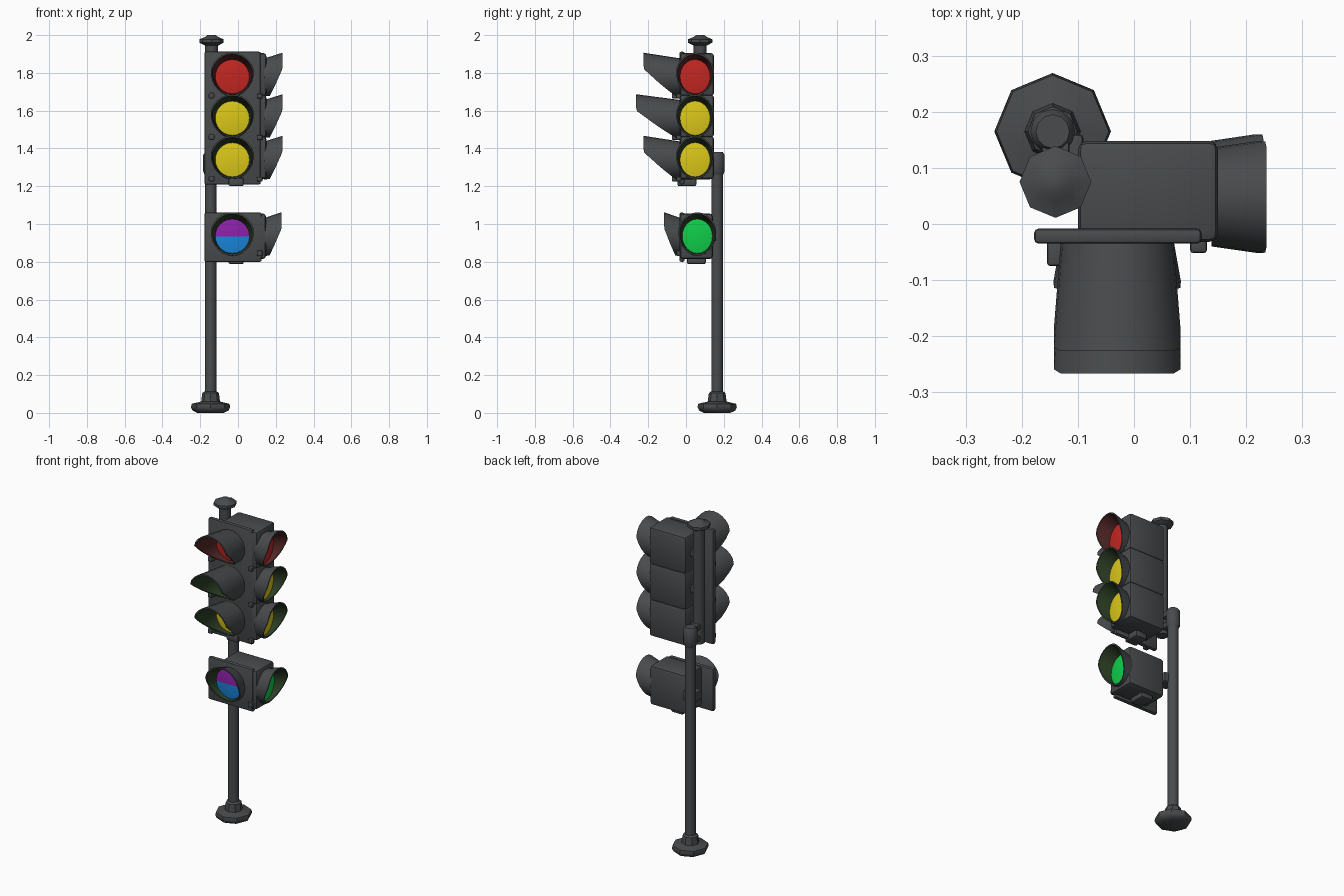
import bpy, bmesh, math
from mathutils import Vector

cube = bpy.data.objects.get("Cube")
if cube:
    bpy.data.objects.remove(cube, do_unlink=True)


def material(name, r, g, b):
    m = bpy.data.materials.new(name)
    m.use_nodes = True
    m.diffuse_color = (r, g, b, 1)
    m.node_tree.nodes["Principled BSDF"].inputs["Base Color"].default_value = (r, g, b, 1)
    return m


METAL = material("charcoal metal", 0.065, 0.07, 0.073)
RED = material("red lens", 0.55, 0.02, 0.015)
YELLOW = material("yellow lens", 0.72, 0.58, 0.01)
GREEN = material("green lens", 0.005, 0.62, 0.07)
PURPLE = material("purple lens", 0.27, 0.015, 0.4)
BLUE = material("blue lens", 0.01, 0.24, 0.72)
DARK_GREEN = material("dark green lining", 0.025, 0.05, 0.018)
DARK_RED = material("dark red lining", 0.09, 0.02, 0.02)


def finish(bm, name, mats, angle=40):
    bmesh.ops.recalc_face_normals(bm, faces=bm.faces)
    mesh = bpy.data.meshes.new(name)
    bm.to_mesh(mesh)
    bm.free()
    for m in mats:
        mesh.materials.append(m)
    ob = bpy.data.objects.new(name, mesh)
    bpy.context.collection.objects.link(ob)
    bpy.ops.object.select_all(action="DESELECT")
    ob.select_set(True)
    bpy.context.view_layer.objects.active = ob
    bpy.ops.object.shade_smooth_by_angle(angle=math.radians(angle))
    return ob


def box(name, x, y, z, bevel=0.012):
    bm = bmesh.new()
    bmesh.ops.create_cube(bm, size=1)
    for v in bm.verts:
        v.co = Vector([(a + b) / 2 + c * (b - a) for (a, b), c in zip((x, y, z), v.co)])
    bmesh.ops.bevel(bm, geom=bm.edges[:], offset=bevel, segments=2, affect="EDGES", profile=0.5)
    return finish(bm, name, [METAL])


def lathe(name, cx, cy, profile, sides):
    bm = bmesh.new()
    rings = []
    for r, z in profile:
        rings.append([bm.verts.new((cx + r * math.cos(math.tau * i / sides),
                                    cy + r * math.sin(math.tau * i / sides), z))
                      for i in range(sides)])
    for a, b in zip(rings, rings[1:]):
        for i in range(sides):
            j = (i + 1) % sides
            bm.faces.new((a[i], a[j], b[j], b[i]))
    bm.faces.new(rings[0])
    bm.faces.new(rings[-1])
    return finish(bm, name, [METAL])


def lamp(name, center, out, side, width, length, lens_mats, lining):
    """Flared hood with a slanted mouth, and a shallow domed lens inside it."""
    center, out, side, up = Vector(center), Vector(out), Vector(side), Vector((0, 0, 1))
    n = 24

    def point(a, r, depth, drop=0.0):
        return center + side * (r * width * math.cos(a)) + up * (r * math.sin(a) - drop) + out * depth

    # Hood: outer wall, rim and coloured inner wall
    bm = bmesh.new()
    rings = [[], [], [], []]
    for i in range(n):
        a = math.tau * i / n
        t = min(1, (math.sin(a) + 1) / 1.3)
        reach = 0.02 + (length - 0.02) * t
        f = reach / length
        r = 0.097 + 0.02 * f
        drop = 0.014 * (1 - f)
        spots = ((0.1, -0.01, 0.014), (r, reach, drop), (r - 0.008, reach, drop), (0.09, 0, 0.01))
        for ring, (rad, depth, d) in zip(rings, spots):
            ring.append(bm.verts.new(point(a, rad, depth, d)))
    for k, (p, q) in enumerate(zip(rings, rings[1:])):
        for i in range(n):
            j = (i + 1) % n
            bm.faces.new((p[i], p[j], q[j], q[i])).material_index = int(k == 2)
    finish(bm, name + "_hood", [METAL, lining], 50)

    # Lens: domed disc, divided by height where it has two colours
    bm = bmesh.new()
    edge, mid = [[bm.verts.new(point(math.tau * i / n, r, d, 0.006)) for i in range(n)]
                 for r, d in ((0.095, 0.002), (0.05, 0.01))]
    for i in range(n):
        j = (i + 1) % n
        bm.faces.new((edge[i], edge[j], mid[j], mid[i]))
    bm.faces.new(mid)
    if len(lens_mats) > 1:
        split = center - up * 0.012
        bmesh.ops.bisect_plane(bm, geom=bm.verts[:] + bm.edges[:] + bm.faces[:],
                               plane_co=split, plane_no=up)
        for f in bm.faces:
            f.material_index = int(f.calc_center_median().z < split.z)
    finish(bm, name + "_lens", lens_mats, 50)


# Pole with its foot
PX, PY = -0.145, 0.165
lathe("pole_foot", PX, PY, [(0.07, 0), (0.095, 0.012), (0.104, 0.03), (0.1, 0.048), (0.05, 0.06),
                            (0.044, 0.105), (0.03, 0.115)], 8)
lathe("pole", PX, PY, [(0.031, 0.1), (0.031, 1.29)], 16)
lathe("pole_collar", PX, PY, [(0.031, 1.26), (0.04, 1.28), (0.04, 1.365), (0.03, 1.38)], 12)

# Upper mast and its cap
MX, MY = -0.14, 0.075
lathe("upper_mast", MX, MY, [(0.034, 1.25), (0.034, 1.97)], 12)
lathe("mast_cap", MX, MY, [(0.036, 1.945), (0.064, 1.96), (0.064, 1.978), (0.035, 1.99), (0.022, 2.0)], 8)
for z in (1.27, 1.34):
    box("mast_bracket", (-0.165, -0.115), (0.07, 0.16), (z, z + 0.035), 0.006)

# Three-lamp housing
TOP_LAMPS = (("red", 1.79, 0.19, RED, DARK_RED),
             ("upper_yellow", 1.57, 0.23, YELLOW, DARK_GREEN),
             ("lower_yellow", 1.35, 0.19, YELLOW, DARK_GREEN))
FRONT = ((0, -1, 0), (1, 0, 0), 1.0)
SIDE = ((1, 0, 0), (0, 1, 0), 0.88)
box("housing_core", (-0.095, 0.14), (-0.025, 0.135), (1.235, 1.9))
box("front_plate", (-0.178, 0.12), (-0.035, -0.008), (1.21, 1.912), 0.008)
for name, z, reach, mat, lining in TOP_LAMPS:
    box(name + "_module", (-0.1, 0.15), (-0.032, 0.148), (z - 0.112, z + 0.115), 0.016)
    lamp(name + "_front", (-0.03, -0.036, z), *FRONT, reach, [mat], lining)
    lamp(name + "_side", (0.148, 0.048, z), *SIDE, 0.088, [mat], lining)
    # Hinge and latch knobs beside each module
    box(name + "_hinge", (-0.155, -0.125), (-0.075, -0.03), (z - 0.125, z - 0.095), 0.006)
    box(name + "_latch", (0.1, 0.13), (-0.052, -0.025), (z - 0.125, z - 0.1), 0.006)
    box(name + "_mast_clip", (-0.145, -0.09), (0.05, 0.1), (z - 0.02, z + 0.02), 0.006)
box("housing_bottom_knob", (-0.05, 0.03), (-0.045, 0.055), (1.2, 1.245), 0.01)

# Single-lamp housing lower on the pole
box("lower_housing", (-0.1, 0.148), (-0.032, 0.142), (0.815, 1.055), 0.016)
box("lower_front_plate", (-0.178, 0.125), (-0.035, -0.008), (0.8, 1.06), 0.008)
lamp("crossing_front", (-0.03, -0.036, 0.945), *FRONT, 0.08, [PURPLE, BLUE], DARK_GREEN)
lamp("green_side", (0.146, 0.06, 0.945), *SIDE, 0.085, [GREEN], DARK_GREEN)
box("lower_bottom_knob", (-0.05, 0.03), (0.005, 0.105), (0.787, 0.83), 0.01)
box("lower_latch", (0.1, 0.13), (-0.05, -0.025), (0.83, 0.86), 0.006)
box("lower_pole_bracket", (-0.165, -0.09), (0.08, 0.16), (0.91, 0.97), 0.008)
